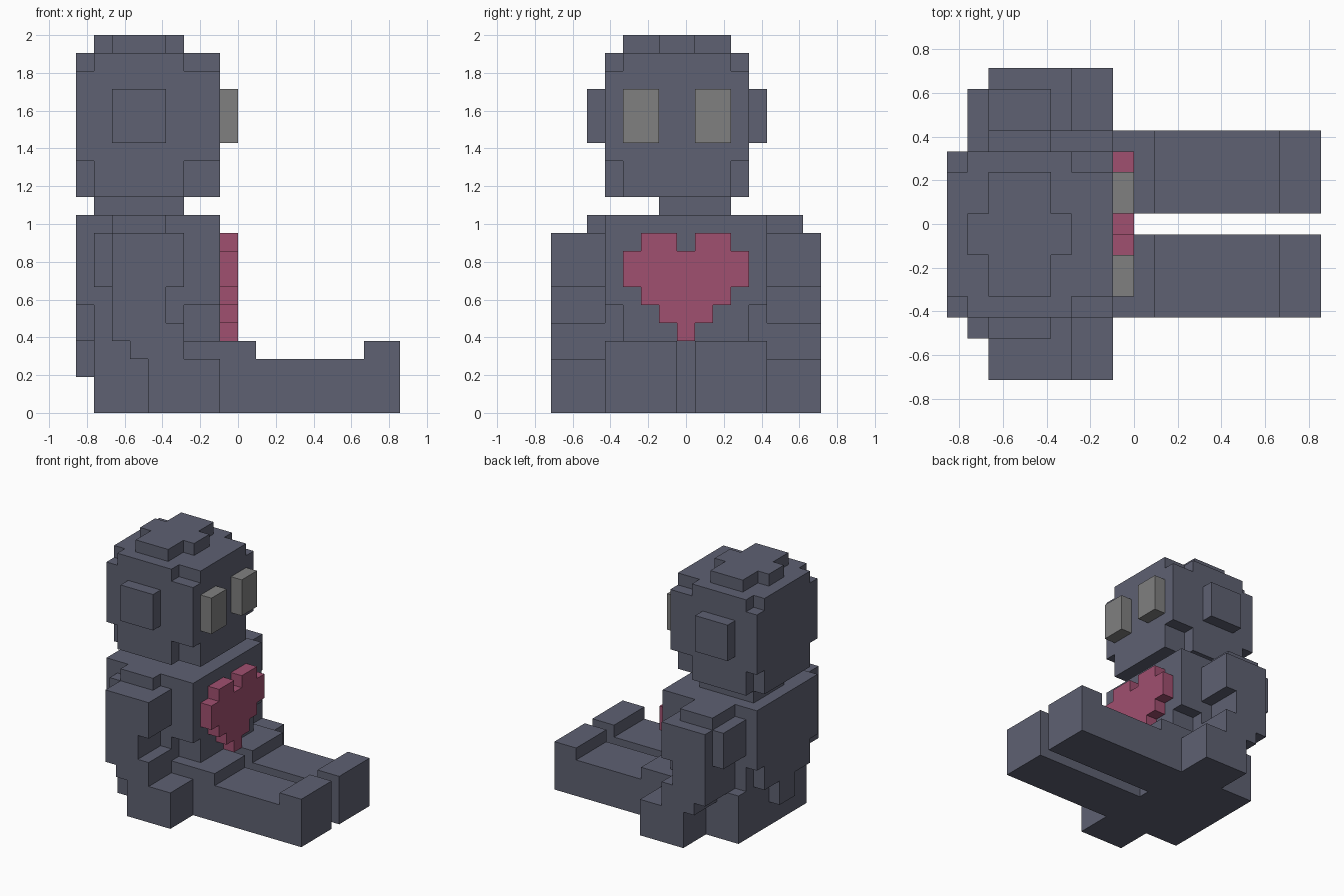
import bpy
import bmesh
from itertools import product

if "Cube" in bpy.data.objects:
    bpy.data.objects.remove(bpy.data.objects["Cube"])

U = 2 / 21  # size of one block


def material(name, rgb):
    m = bpy.data.materials.new(name)
    m.use_nodes = True
    m.diffuse_color = (*rgb, 1)
    m.node_tree.nodes["Principled BSDF"].inputs["Base Color"].default_value = (*rgb, 1)
    return m


slate = material("slate_blue", (0.112, 0.119, 0.168))
rose = material("rose", (0.352, 0.080, 0.162))
grey = material("mid_grey", (0.216, 0.216, 0.216))


def cells(box):
    """Blocks filling a box (x0, x1, y0, y1, z0, z1); y edges lie on half units."""
    x0, x1, y0, y1, z0, z1 = box
    return set(product(range(x0, x1), range(int(y0 - 0.5), int(y1 - 0.5)), range(z0, z1)))


def part(name, mat, add, cut=()):
    """Clean outer shell of the added boxes minus the cut boxes."""
    solid = set().union(*map(cells, add)).difference(*map(cells, cut))
    bm = bmesh.new()
    corners = {}

    def vert(p):
        if p not in corners:
            corners[p] = bm.verts.new((p[0] * U, (p[1] + 0.5) * U, p[2] * U))
        return corners[p]

    for c in solid:
        for axis, side in product(range(3), (0, 1)):
            n = list(c)
            n[axis] += 1 if side else -1
            if tuple(n) in solid:
                continue
            b, d = (axis + 1) % 3, (axis + 2) % 3
            ring = []
            for i, j in ((0, 0), (1, 0), (1, 1), (0, 1)):
                p = list(c)
                p[axis] += side
                p[b] += i
                p[d] += j
                ring.append(vert(tuple(p)))
            bm.faces.new(ring if side else ring[::-1])
    bmesh.ops.dissolve_limit(bm, angle_limit=0.01, verts=bm.verts[:], edges=bm.edges[:])
    mesh = bpy.data.meshes.new(name)
    bm.to_mesh(mesh)
    bm.free()
    mesh.materials.append(mat)
    obj = bpy.data.objects.new(name, mesh)
    bpy.context.collection.objects.link(obj)
    return obj


def flip(boxes):
    """Mirror boxes across y = 0."""
    return [(a, b, -d, -c, e, f) for a, b, c, d, e, f in boxes]


# Head with notched corners, stepped crown and neck
notches = [(x0, x1, y, y + 1, z0, z1)
           for x0, x1 in ((-9, -8), (-3, -1))
           for y in (-4.5, 2.5)
           for z0, z1 in ((12, 14), (19, 20))]
part("head", slate, [(-9, -1, -4.5, 3.5, 12, 20)], notches)
part("head_crown", slate, [(-7, -4, -3.5, 2.5, 20, 21), (-8, -3, -1.5, 0.5, 20, 21)])
part("neck", slate, [(-8, -3, -1.5, 2.5, 11, 12)])

# Ears and eyes
for side, ear_y, eye_y in (("right", -5.5, -3.5), ("left", 3.5, 0.5)):
    part(side + "_ear", slate, [(-7, -4, ear_y, ear_y + 1, 15, 18)])
    part(side + "_eye", grey, [(-1, 0, eye_y, eye_y + 2, 15, 18)])

# Torso with notched lower corners
part("torso", slate,
     [(-9, -1, -4.5, 3.5, 4, 11), (-7, -1, 3.5, 4.5, 4, 11)],
     [(-9, -8, -4.5, -3.5, 4, 6), (-9, -8, 2.5, 3.5, 4, 6),
      (-3, -1, -4.5, -3.5, 4, 6), (-3, -1, 3.5, 4.5, 4, 6)])
part("hips", slate, [(-8, -1, -4.5, 4.5, 0, 4)])
part("tail", slate, [(-9, -8, -1.5, 0.5, 2, 4)])

# Heart on the chest
part("heart", rose,
     [(-1, 0, -2.5, -0.5, 9, 10), (-1, 0, 0.5, 2.5, 9, 10),
      (-1, 0, -3.5, 3.5, 7, 9), (-1, 0, -2.5, 2.5, 6, 7),
      (-1, 0, -1.5, 1.5, 5, 6), (-1, 0, -0.5, 0.5, 4, 5)])

# Arms: upper arm, elbow, forearm, wrist and hand
arm = [(-7, -3, 4.5, 7.5, 7, 10), (-7, -4, 4.5, 7.5, 5, 7),
       (-7, -3, 4.5, 7.5, 4, 5), (-6, -3, 4.5, 7.5, 3, 4),
       (-5, -1, 4.5, 7.5, 0, 3)]
part("left_arm", slate, arm)
part("right_arm", slate, flip(arm))

# Shoulder caps and shoulder blades
part("left_shoulder", slate, [(-7, -4, 4.5, 6.5, 10, 11)])
part("right_shoulder", slate, [(-7, -4, -5.5, -4.5, 10, 11)])
part("left_shoulder_blade", slate, [(-8, -7, 3.5, 6.5, 7, 10)])
part("right_shoulder_blade", slate, [(-8, -7, -5.5, -4.5, 7, 10)])

# Legs with raised thighs and feet
leg = [(-1, 9, 0.5, 4.5, 0, 3), (-1, 1, 0.5, 4.5, 3, 4), (7, 9, 0.5, 4.5, 3, 4)]
part("left_leg", slate, leg)
part("right_leg", slate, flip(leg))
